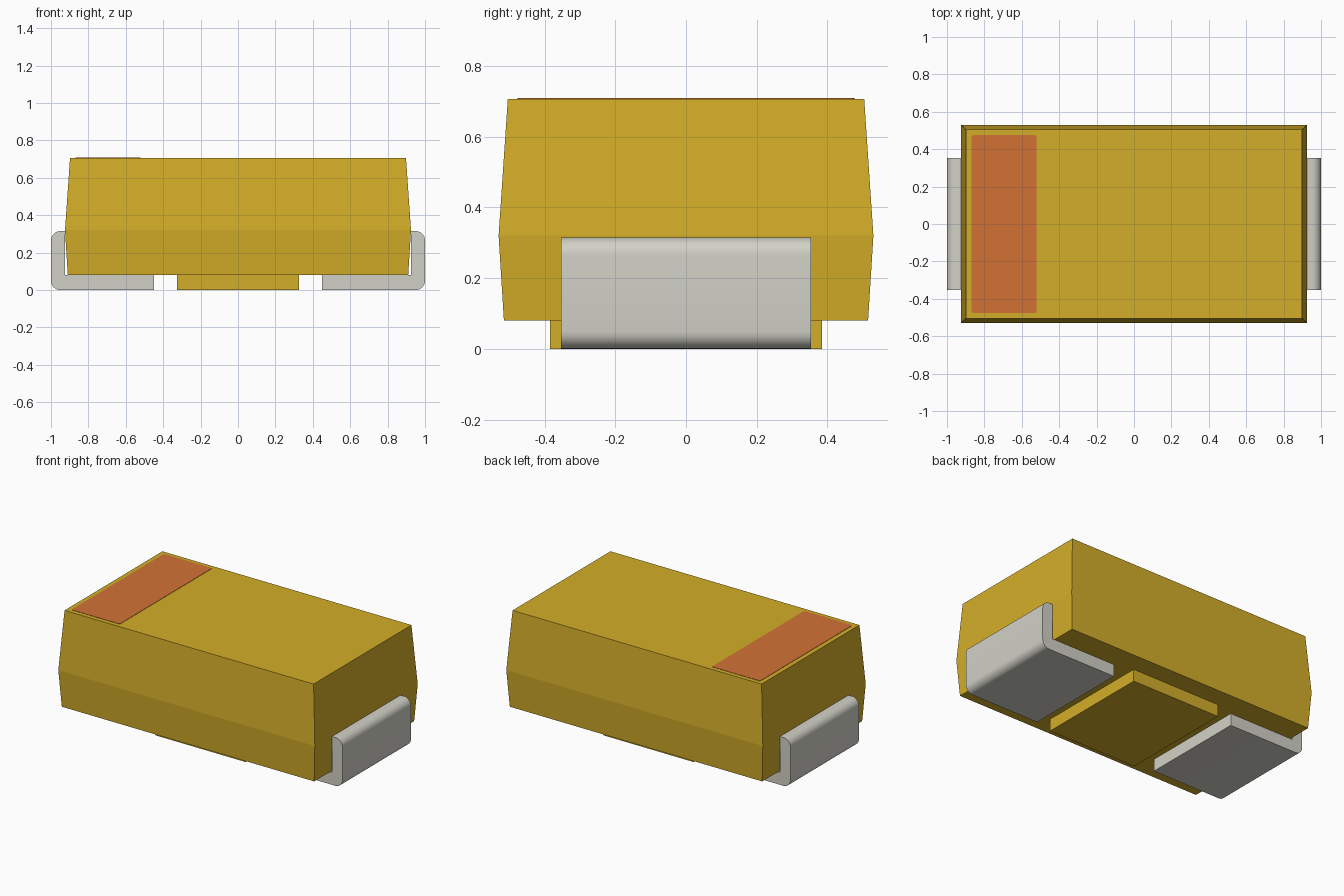
import bpy, bmesh, math

if "Cube" in bpy.data.objects:
    bpy.data.objects.remove(bpy.data.objects["Cube"], do_unlink=True)


def material(name, srgb, metallic=0.0):
    col = [((c + 0.055) / 1.055) ** 2.4 for c in srgb] + [1.0]
    m = bpy.data.materials.new(name)
    m.use_nodes = True
    m.diffuse_color = col
    m.node_tree.nodes["Principled BSDF"].inputs["Base Color"].default_value = col
    return m


mustard = material("mustard_body", (0.832, 0.680, 0.160))
metal = material("grey_metal", (0.824, 0.820, 0.781))
orange = material("orange_mark", (0.822, 0.448, 0.205))


def finish(name, bm, mat, smooth=False):
    bmesh.ops.recalc_face_normals(bm, faces=bm.faces)
    me = bpy.data.meshes.new(name)
    bm.to_mesh(me)
    bm.free()
    me.materials.append(mat)
    ob = bpy.data.objects.new(name, me)
    bpy.context.collection.objects.link(ob)
    if smooth:
        bpy.ops.object.select_all(action='DESELECT')
        ob.select_set(True)
        bpy.context.view_layer.objects.active = ob
        bpy.ops.object.shade_smooth_by_angle(angle=math.radians(30))
    return ob


def loft(name, sections, mat):
    """Stack of centred rectangles (z, half x, half y), capped at both ends."""
    bm = bmesh.new()
    rings = [[bm.verts.new((sx * hx, sy * hy, z))
              for sx, sy in ((-1, -1), (1, -1), (1, 1), (-1, 1))]
             for z, hx, hy in sections]
    for a, b in zip(rings, rings[1:]):
        for i in range(4):
            j = (i + 1) % 4
            bm.faces.new((a[i], a[j], b[j], b[i]))
    bm.faces.new(rings[0])
    bm.faces.new(rings[-1])
    return finish(name, bm, mat)


def arc(cx, cy, r, start, n=8):
    """Quarter circle, counter-clockwise from the start angle in degrees."""
    return [(cx + r * math.cos(math.radians(start + 90 * i / n)),
             cy + r * math.sin(math.radians(start + 90 * i / n)))
            for i in range(n + 1)]


def extrude(name, pts, vec, mat, smooth=False):
    bm = bmesh.new()
    face = bm.faces.new([bm.verts.new(p) for p in pts])
    new = bmesh.ops.extrude_face_region(bm, geom=[face])["geom"]
    bmesh.ops.translate(bm, vec=vec,
                        verts=[v for v in new if isinstance(v, bmesh.types.BMVert)])
    return finish(name, bm, mat, smooth)


# Moulded body with drafted sides, and the standoff pad beneath it
loft("body", [(0.08, 0.91, 0.515), (0.32, 0.925, 0.53), (0.707, 0.898, 0.504)], mustard)
loft("standoff_pad", [(0.0, 0.325, 0.385), (0.08, 0.325, 0.385)], mustard)

# Bent L-shaped terminals with rounded outer corners
profile = ([(0.45, 0.08), (0.45, 0.0)] + arc(0.95, 0.05, 0.05, -90)
           + arc(0.95, 0.265, 0.05, 0) + [(0.925, 0.315), (0.925, 0.08)])
for side, sx in (("left", 1), ("right", -1)):
    extrude(side + "_terminal", [(sx * x, -0.353, z) for x, z in profile],
            (0, 0.706, 0), metal, True)

# Polarity mark: thin plate with slightly rounded corners
x0, x1, hy, r = -0.868, -0.52, 0.476, 0.012
outline = (arc(x1 - r, hy - r, r, 0, 4) + arc(x0 + r, hy - r, r, 90, 4)
           + arc(x0 + r, -hy + r, r, 180, 4) + arc(x1 - r, -hy + r, r, 270, 4))
extrude("polarity_mark", [(x, y, 0.704) for x, y in outline], (0, 0, 0.005), orange)
